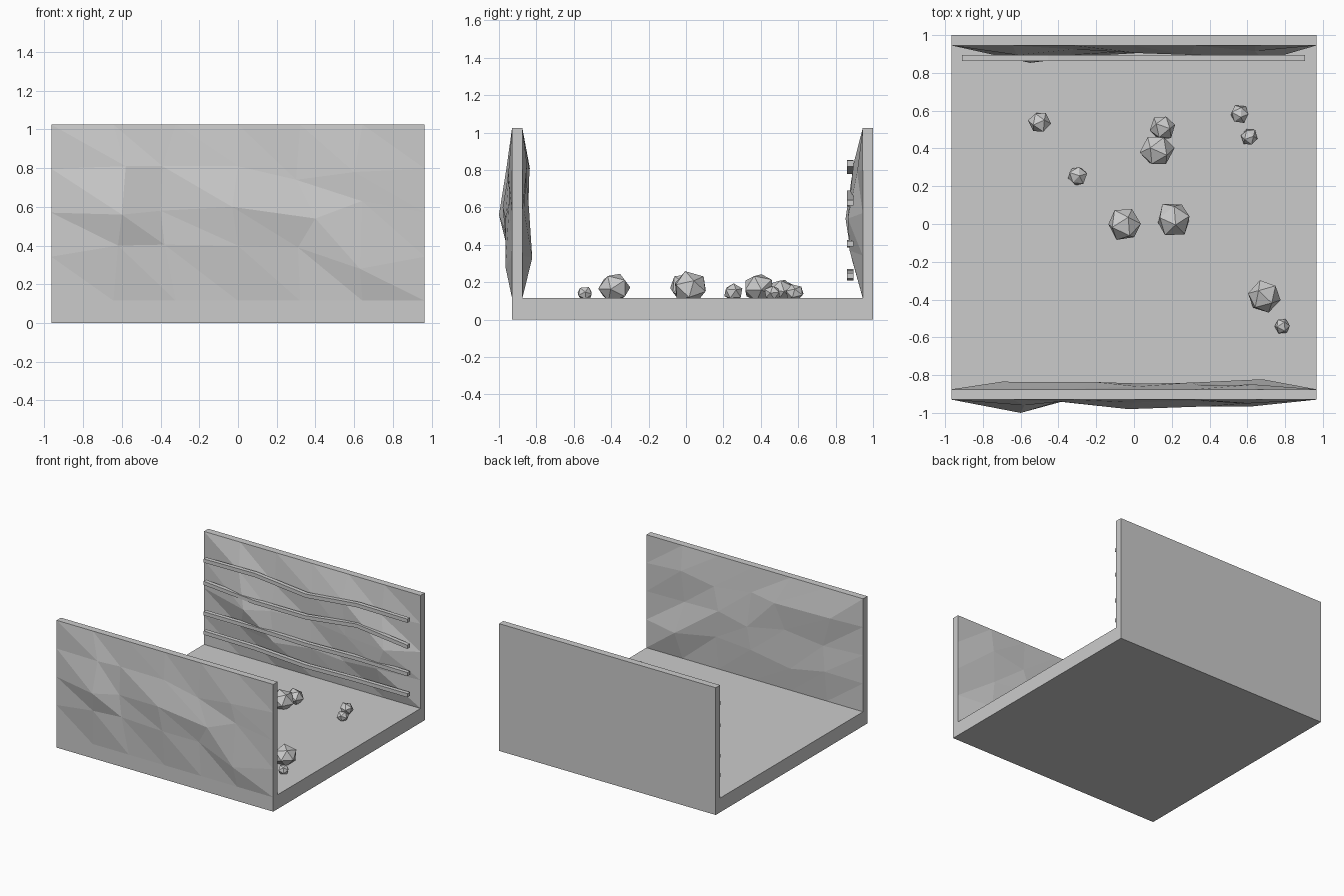
import bpy, bmesh, random
from mathutils import Euler

if "Cube" in bpy.data.objects:
    bpy.data.objects.remove(bpy.data.objects["Cube"])

random.seed(4)
W, FLOOR, TOP = 0.965, 0.115, 1.025
COLS, ROWS = 6, 4

stone = bpy.data.materials.new("stone_grey")
stone.diffuse_color = (0.6, 0.6, 0.6, 1)
stone.use_nodes = True
stone.node_tree.nodes["Principled BSDF"].inputs["Base Color"].default_value = stone.diffuse_color


def finish(name, bm):
    bmesh.ops.recalc_face_normals(bm, faces=bm.faces)
    me = bpy.data.meshes.new(name)
    bm.to_mesh(me)
    bm.free()
    me.materials.append(stone)
    ob = bpy.data.objects.new(name, me)
    bpy.context.collection.objects.link(ob)
    return ob


def box(name, x0, x1, y0, y1, z0, z1):
    bm = bmesh.new()
    bmesh.ops.create_cube(bm, size=1)
    for v in bm.verts:
        v.co = ((x0 + x1) / 2 + v.co.x * (x1 - x0),
                (y0 + y1) / 2 + v.co.y * (y1 - y0),
                (z0 + z1) / 2 + v.co.z * (z1 - z0))
    return finish(name, bm)


def sheet(bm, y, side, bumps):
    """Faceted rock face; bumps maps interior grid points to (x, z, depth)."""
    g = []
    for r in range(ROWS + 1):
        row = []
        for c in range(COLS + 1):
            x = -W + 2 * W * c / COLS
            z = FLOOR + (TOP - FLOOR) * r / ROWS
            d = 0
            if bumps and 0 < r < ROWS and 0 < c < COLS:
                x, z, d = bumps[r - 1][c - 1]
            row.append(bm.verts.new((x, y + side * d, z)))
        g.append(row)
    for r in range(ROWS):
        for c in range(COLS):
            a, b, e, f = g[r][c], g[r][c + 1], g[r + 1][c + 1], g[r + 1][c]
            bm.faces.new((a, b, f))
            bm.faces.new((b, e, f))


def wall(name, y0, y1, front, back):
    bm = bmesh.new()
    sheet(bm, y0, -1, front)
    sheet(bm, y1, 1, back)
    rim = [e for e in bm.edges if e.is_boundary]
    bmesh.ops.bridge_loops(bm, edges=rim)
    return finish(name, bm)


# Floor slab
box("canyon_floor", -W, W, -0.93, 1.0, 0, FLOOR)

# Front wall, rough on both sides
front_out = [
    [(-.62, .40, .03), (-.38, .405, .01), (0, .40, .03), (.31, .39, .01), (.63, .28, .035)],
    [(-.60, .56, .07), (-.40, .58, .01), (-.03, .60, .05), (.40, .54, .035), (.64, .63, .015)],
    [(-.58, .81, .03), (-.39, .81, .01), (0, .81, .015), (.30, .74, .005), (.60, .78, .02)],
]
front_in = [
    [(-.64, .36, .025), (-.33, .30, .02), (.02, .36, .025), (.33, .38, .02), (.68, .33, .053)],
    [(-.62, .56, .015), (-.28, .60, .02), (.05, .54, .03), (.30, .60, .035), (.62, .58, .01)],
    [(-.70, .81, .04), (-.20, .80, .038), (.02, .82, .015), (.35, .78, .02), (.64, .83, .025)],
]
wall("front_wall", -0.93, -0.875, front_out, front_in)

# Back wall, rough inside and flat outside
back_in = [
    [(-.62, .36, .03), (-.30, .33, .06), (.02, .36, .04), (.30, .33, .03), (.62, .37, .07)],
    [(-.55, .54, .092), (-.34, .57, .05), (0, .58, .03), (.33, .55, .05), (.69, .54, .08)],
    [(-.62, .82, .05), (-.32, .78, .02), (.02, .81, .04), (.30, .83, .05), (.64, .79, .03)],
]
wall("back_wall", 0.945, 1.0, back_in, None)

# Wavy rock layers along the back wall
layers = [
    (.255, .25, .225, .235, .235),
    (.41, .41, .40, .41, .405),
    (.655, .62, .62, .675, .625),
    (.835, .84, .795, .84, .835),
]
for i, heights in enumerate(layers):
    bm = bmesh.new()
    rings = []
    for k, z in enumerate(heights):
        x = -0.91 + k * 0.4538
        rings.append([bm.verts.new((x, y, z + h)) for y, h in
                      ((.862, -.015), (.895, -.015), (.895, .015), (.862, .015))])
    for a, b in zip(rings, rings[1:]):
        for j in range(4):
            bm.faces.new((a[j], a[(j + 1) % 4], b[(j + 1) % 4], b[j]))
    bm.faces.new(rings[0])
    bm.faces.new(rings[-1])
    finish(f"rock_layer_{i + 1}", bm)

# Loose boulders, partly sunk in the floor
boulders = [
    (-.50, .54, .06), (-.30, .255, .053), (.15, .51, .068), (.12, .39, .09),
    (-.05, 0, .092), (.21, .025, .095), (.56, .58, .052), (.61, .46, .046),
    (.69, -.385, .09), (.785, -.54, .042),
]
for i, (x, y, r) in enumerate(boulders):
    bm = bmesh.new()
    bmesh.ops.create_icosphere(bm, subdivisions=1, radius=r)
    turn = Euler([random.uniform(0, 6.28) for _ in range(3)]).to_matrix()
    for v in bm.verts:
        v.co = turn @ (v.co * random.uniform(.95, 1.08))
        v.co.z = v.co.z * .9 + FLOOR + r * .6
        v.co.x += x
        v.co.y += y
    finish(f"boulder_{i + 1}", bm)
